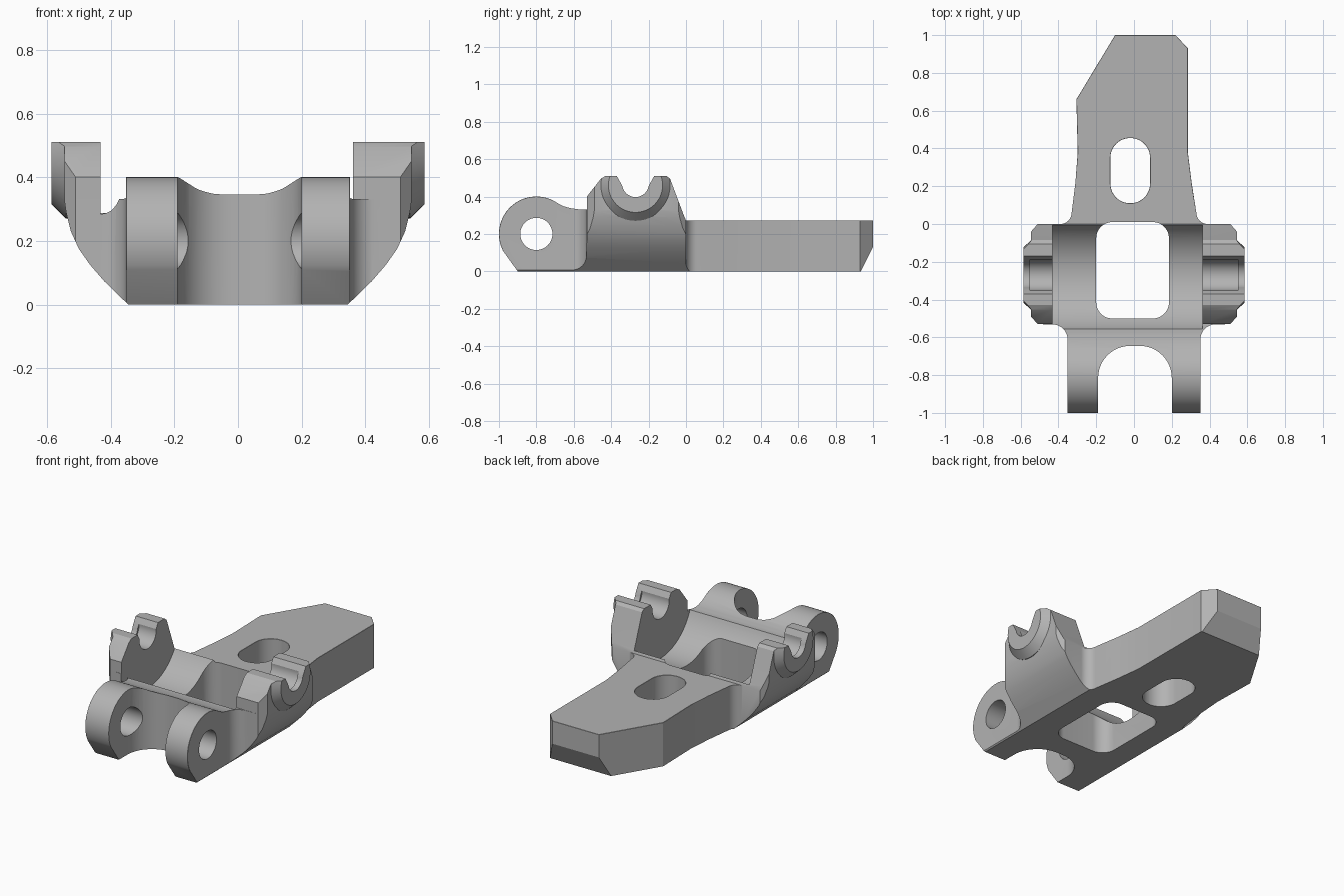
import bpy, bmesh, math
from mathutils import Vector

cube = bpy.data.objects.get("Cube")
if cube:
    bpy.data.objects.remove(cube, do_unlink=True)

metal = bpy.data.materials.new("grey metal")
metal.use_nodes = True
GREY = (0.45, 0.45, 0.45, 1)
metal.diffuse_color = GREY
for node in metal.node_tree.nodes:
    if node.type == 'BSDF_PRINCIPLED':
        node.inputs["Base Color"].default_value = GREY


def arc(cx, cy, r, start, end, n=12):
    """Points on an arc, angles in degrees."""
    out = []
    for i in range(n + 1):
        a = math.radians(start + (end - start) * i / n)
        out.append((cx + r * math.cos(a), cy + r * math.sin(a)))
    return out


def rounded(x0, x1, y0, y1, r):
    """Rounded rectangle outline."""
    return (arc(x1 - r, y0 + r, r, -90, 0) + arc(x1 - r, y1 - r, r, 0, 90)
            + arc(x0 + r, y1 - r, r, 90, 180) + arc(x0 + r, y0 + r, r, 180, 270))


def loft(name, axis, sections):
    """Solid through (outline, position) sections along an axis."""
    place = {'X': lambda u, v, w: (w, u, v), 'Y': lambda u, v, w: (u, w, v),
             'Z': lambda u, v, w: (u, v, w)}[axis]
    bm = bmesh.new()
    rings = [[bm.verts.new(place(u, v, w)) for u, v in pts] for pts, w in sections]
    n = len(rings[0])
    for a, b in zip(rings, rings[1:]):
        for i in range(n):
            j = (i + 1) % n
            bm.faces.new((a[i], a[j], b[j], b[i]))
    bm.faces.new(rings[0])
    bm.faces.new(rings[-1])
    bmesh.ops.remove_doubles(bm, verts=bm.verts, dist=1e-5)
    bmesh.ops.recalc_face_normals(bm, faces=bm.faces)
    me = bpy.data.meshes.new(name)
    bm.to_mesh(me)
    bm.free()
    me.materials.append(metal)
    ob = bpy.data.objects.new(name, me)
    bpy.context.collection.objects.link(ob)
    return ob


def prism(name, axis, pts, lo, hi):
    return loft(name, axis, [(pts, lo), (pts, hi)])


def combine(target, other, op):
    """Apply a boolean and discard the helper."""
    mod = target.modifiers.new("cut", 'BOOLEAN')
    mod.object, mod.operation, mod.solver = other, op, 'EXACT'
    bpy.context.view_layer.objects.active = target
    bpy.ops.object.modifier_apply(modifier=mod.name)
    bpy.data.objects.remove(other, do_unlink=True)


AXLE_Y, AXLE_Z = -0.27, 0.46

# Plan outline: front lugs, ears with fillets, tapering blade
half = ([(0.352, -1)] + arc(0.43, -0.61, 0.078, 180, 90)
        + [(0.51, -0.53), (0.545, -0.49), (0.545, -0.04), (0.51, 0)]
        + arc(0.39, 0.06, 0.06, 270, 180))
blade = [(0.305, 0.22), (0.285, 0.38), (0.285, 0.93), (0.22, 1), (-0.1, 1),
         (-0.305, 0.66), (-0.298, 0.38), (-0.31, 0.22)]
body = prism("lever_body", 'Z', half + blade + [(-x, y) for x, y in reversed(half)], 0, 0.6)

# Rounded underside of the ears
under = [(0.345, 0), (0.42, 0.073), (0.465, 0.125), (0.5, 0.175), (0.525, 0.23),
         (0.54, 0.29), (0.55, 0.36), (0.55, 0.7)]
combine(body, prism("underside", 'Y', under + [(-x, z) for x, z in reversed(under)], -1.1, 1.1),
        'INTERSECT')

# Bevelled round bosses on the outside of the ears
for s in (-1, 1):
    big = arc(AXLE_Y, AXLE_Z, 0.19, 0, 352.5, 47)
    small = arc(AXLE_Y, AXLE_Z, 0.145, 0, 352.5, 47)
    combine(body, loft("boss", 'X', [(big, s * 0.47), (big, s * 0.54), (small, s * 0.586)]),
            'UNION')

# Side silhouette: lug eye, saddle, ear and blade
side = ([(-0.9, 0)] + arc(-0.8, 0.2, 0.2, 207, 55, 36)
        + [(-0.655, 0.348), (-0.62, 0.338), (-0.58, 0.332), (-0.53, 0.33), (-0.53, 0.40),
           (-0.455, 0.495), (-0.43, 0.51), (-0.105, 0.51), (-0.085, 0.495), (-0.012, 0.30),
           (0, 0.272), (1, 0.272), (1, 0.13), (0.935, 0)])
combine(body, prism("silhouette", 'X', side, -0.7, 0.7), 'INTERSECT')

# Cylindrical trough between the ears
combine(body, prism("trough", 'X', arc(AXLE_Y, 0.45, 0.31, 0, 356.25, 95), -0.432, 0.362),
        'DIFFERENCE')

# Window, slot and the arch between the lugs
for name, box in (("window", (-0.2, 0.185, -0.5, 0.01, 0.085)),
                  ("slot", (-0.125, 0.085, 0.11, 0.455, 0.104)),
                  ("arch", (-0.19, 0.2, -1.4, -0.645, 0.17))):
    combine(body, prism(name, 'Z', rounded(*box), -0.1, 0.7), 'DIFFERENCE')

# Pin hole through the lugs
combine(body, prism("pin_hole", 'X', arc(-0.8, 0.2, 0.086, 0, 352.5, 47), -0.7, 0.7),
        'DIFFERENCE')

# Open axle notches with a slightly wider pocket on the inside
notch = ([(-0.38, 0.56), (-0.37, 0.51)] + arc(AXLE_Y, 0.468, 0.071, 190, 350, 24)
         + [(-0.17, 0.51), (-0.16, 0.56)])
combine(body, prism("notch", 'X', notch, -0.7, 0.7), 'DIFFERENCE')
combine(body, prism("pocket", 'X', arc(AXLE_Y, 0.468, 0.082, 0, 352.5, 47), -0.55, 0.55),
        'DIFFERENCE')

# Small chamfers on the blade rim, its slot and the lug eyes
bm = bmesh.new()
bm.from_mesh(body.data)
bmesh.ops.remove_doubles(bm, verts=bm.verts, dist=2e-4)


def wants_chamfer(e):
    if len(e.link_faces) != 2 or e.calc_face_angle(0) < math.radians(40):
        return False
    if all(abs(v.co.z - 0.272) < 1e-3 and v.co.y > 0.07 for v in e.verts):
        return True
    return all(abs(v.co.x) > 0.34 and v.co.y < -0.7 and v.co.z > 0.1
               and Vector((v.co.y + 0.8, v.co.z - 0.2)).length > 0.15 for v in e.verts)


bmesh.ops.bevel(bm, geom=[e for e in bm.edges if wants_chamfer(e)], offset=0.012,
                offset_type='OFFSET', segments=1, affect='EDGES', clamp_overlap=True)
bm.to_mesh(body.data)
bm.free()

bpy.ops.object.select_all(action='DESELECT')
body.select_set(True)
bpy.context.view_layer.objects.active = body
bpy.ops.object.shade_smooth_by_angle(angle=math.radians(25))
